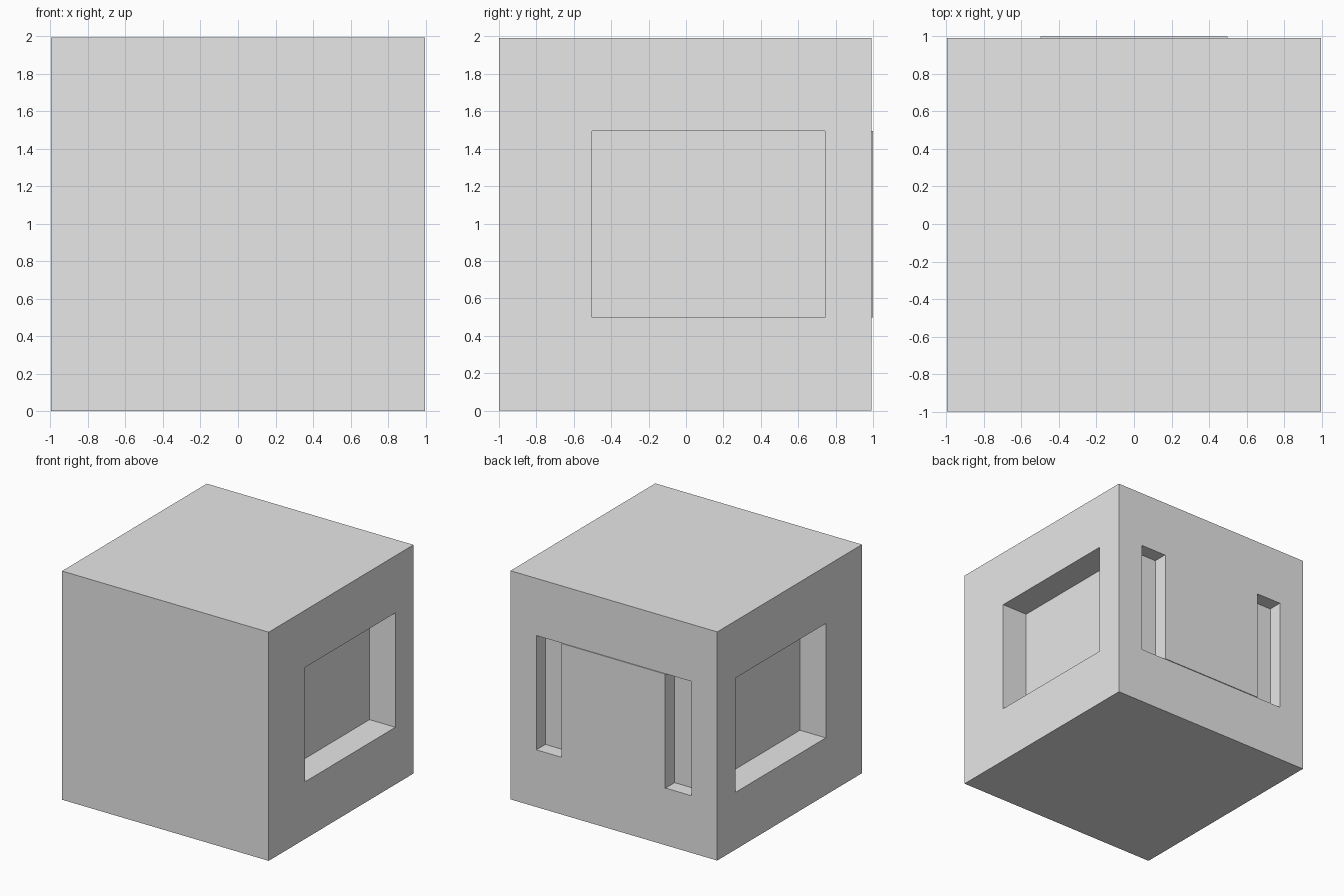
import bpy
from mathutils import Vector

if "Cube" in bpy.data.objects:
    bpy.data.objects.remove(bpy.data.objects["Cube"])

S = 0.9965                          # half width of the body
OFFSET = Vector((0, S - 1, S))      # body centre; the back panel reaches y = 1

grey = bpy.data.materials.new("light_grey")
grey.diffuse_color = (0.8, 0.8, 0.8, 1)
grey.use_nodes = True
grey.node_tree.nodes["Principled BSDF"].inputs["Base Color"].default_value = grey.diffuse_color


def box(name, low, high):
    """Axis-aligned box between two corners, in half widths from the body centre."""
    low, high = Vector(low), Vector(high)
    bpy.ops.mesh.primitive_cube_add(size=1, location=(low + high) / 2 * S + OFFSET)
    ob = bpy.context.object
    ob.name = name
    ob.scale = (high - low) * S
    bpy.ops.object.transform_apply(location=False, rotation=False, scale=True)
    ob.data.materials.append(grey)
    return ob


def cut(target, cutter):
    mod = target.modifiers.new(cutter.name, 'BOOLEAN')
    mod.operation = 'DIFFERENCE'
    mod.solver = 'EXACT'
    mod.object = cutter
    cutter.hide_render = True
    cutter.display_type = 'WIRE'


# Cubic body
body = box("body", (-1, -1, -1), (1, 1, 1))

# Deep window recess on each side
cut(body, box("right_window_cutter", (0.75, -0.5, -0.5), (1.2, 0.75, 0.5)))
cut(body, box("left_window_cutter", (-1.2, -0.5, -0.5), (-0.75, 0.75, 0.5)))

# Shallow recess at the back, filled in the middle by a slightly proud panel
cut(body, box("back_recess_cutter", (-0.75, 0.875, -0.5), (0.75, 1.2, 0.5)))
box("back_panel", (-0.5, 0.875, -0.5), (0.5, 1 / S + (1 - S) / S, 0.5))
